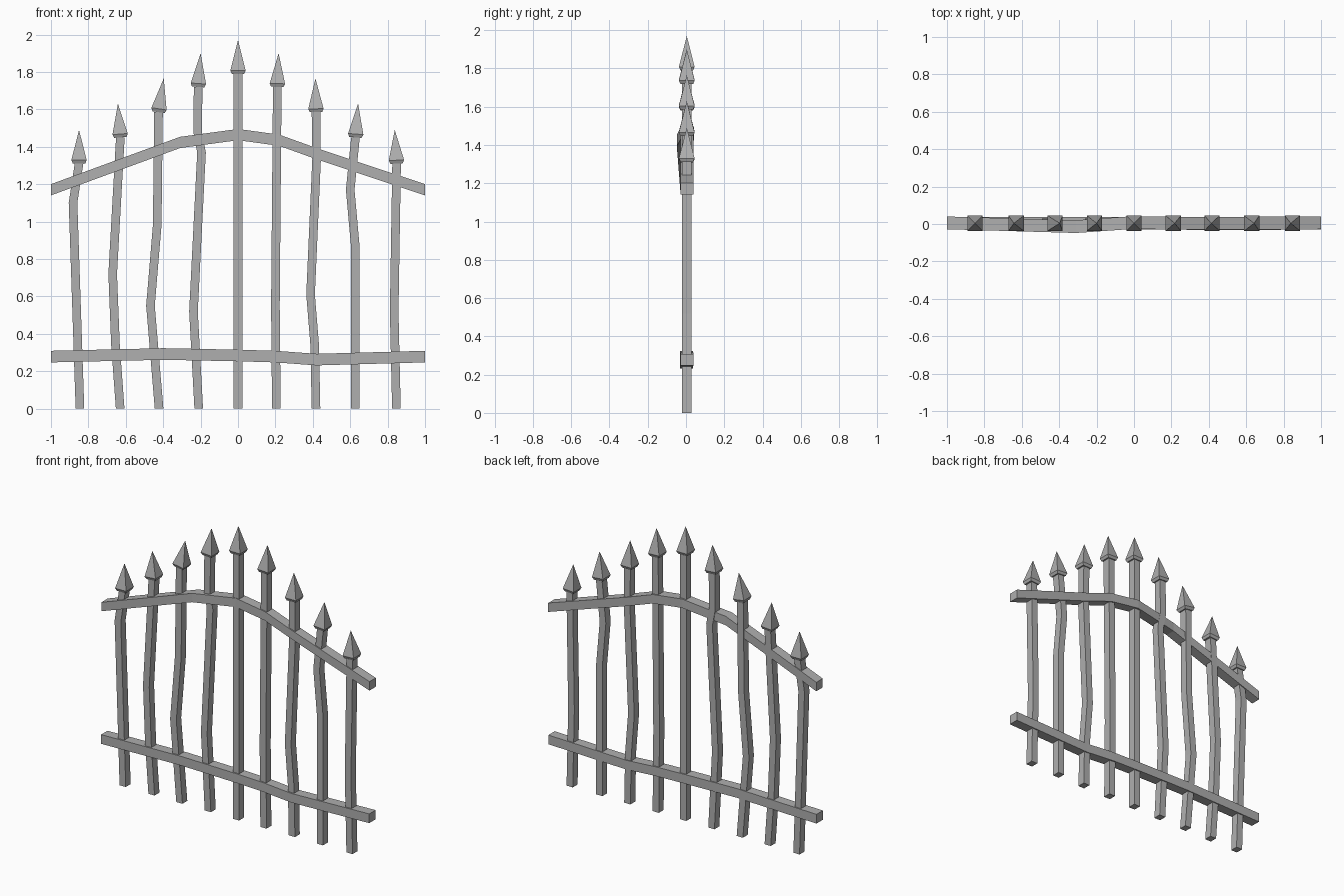
import bpy
import bmesh
from math import atan2
from mathutils import Vector, Matrix

cube = bpy.data.objects.get("Cube")
if cube:
    bpy.data.objects.remove(cube, do_unlink=True)

iron = bpy.data.materials.new("grey iron")
iron.use_nodes = True
iron.diffuse_color = (0.43, 0.43, 0.43, 1)
iron.node_tree.nodes["Principled BSDF"].inputs["Base Color"].default_value = iron.diffuse_color

CORNERS = [(-1, -1), (1, -1), (1, 1), (-1, 1)]
MID_Y = 0.004


def loft(name, sections, u, v):
    """Skin four-sided sections (centre, half u, half v) and cap both ends."""
    bm = bmesh.new()
    rings = [[bm.verts.new(Vector(c) + u * (a * hu) + v * (b * hv)) for a, b in CORNERS]
             for c, hu, hv in sections]
    for low, high in zip(rings, rings[1:]):
        for i in range(4):
            j = (i + 1) % 4
            bm.faces.new((low[i], low[j], high[j], high[i]))
    bm.faces.new(rings[0])
    bm.faces.new(rings[-1])
    bmesh.ops.remove_doubles(bm, verts=bm.verts, dist=0.0005)
    bmesh.ops.recalc_face_normals(bm, faces=bm.faces)
    mesh = bpy.data.meshes.new(name)
    bm.to_mesh(mesh)
    bm.free()
    mesh.materials.append(iron)
    obj = bpy.data.objects.new(name, mesh)
    bpy.context.collection.objects.link(obj)
    return obj


X, Y, Z = Vector((1, 0, 0)), Vector((0, 1, 0)), Vector((0, 0, 1))


def rail(name, path, half_height):
    loft(name, [((x, y, z), 0.034, half_height) for x, y, z in path], Y, Z)


def picket(number, path, tip):
    # crooked square bar
    loft(f"picket_{number}", [((x, MID_Y, z), 0.023, 0.026) for x, z in path], X, Y)
    # spearhead leaning towards its tip
    x, z = path[-1]
    length = Vector((tip[0] - x, tip[1] - z)).length
    head = loft(f"spearhead_{number}",
                [((0, 0, 0), 0.033, 0.033), ((0, 0, 0.018), 0.041, 0.041),
                 ((0, 0, length), 0, 0)], X, Y)
    lean = Matrix.Rotation(atan2(tip[0] - x, tip[1] - z), 4, 'Y')
    head.data.transform(Matrix.Translation((x, MID_Y, z)) @ lean)


# Pickets from the model's right to its left: bar path, then tip
pickets = [
    ([(-.845, 0), (-.882, 1.10), (-.85, 1.31)], (-.85, 1.49)),
    ([(-.63, 0), (-.655, .34), (-.67, .72), (-.629, 1.45)], (-.642, 1.63)),
    ([(-.422, 0), (-.468, .55), (-.432, .98), (-.425, 1.585)], (-.397, 1.765)),
    ([(-.21, 0), (-.238, .52), (-.195, 1.37), (-.216, 1.48), (-.213, 1.72)], (-.2, 1.9)),
    ([(0, 0), (0, 1.79)], (0, 1.97)),
    ([(.205, 0), (.2, .55), (.21, 1.72)], (.217, 1.9)),
    ([(.417, 0), (.41, .34), (.388, .61), (.42, 1.33), (.417, 1.585)], (.414, 1.765)),
    ([(.626, 0), (.626, .88), (.6, 1.17), (.628, 1.45)], (.642, 1.63)),
    ([(.847, 0), (.835, .52), (.848, 1.31)], (.838, 1.49)),
]
for number, (path, tip) in enumerate(pickets, 1):
    picket(number, path, tip)

# Arched upper rail, bowed slightly forward on one side
rail("upper_rail", [(-1, .006, 1.17), (-.31, -.014, 1.423), (0, .008, 1.465),
                    (.22, .004, 1.435), (.42, .004, 1.363), (1, .006, 1.17)], 0.03)

# Sagging lower rail
rail("lower_rail", [(-1, .004, .278), (-.4, .002, .292), (0, .004, .284),
                    (.2, .004, .278), (.42, .002, .262), (1, .004, .278)], 0.031)
